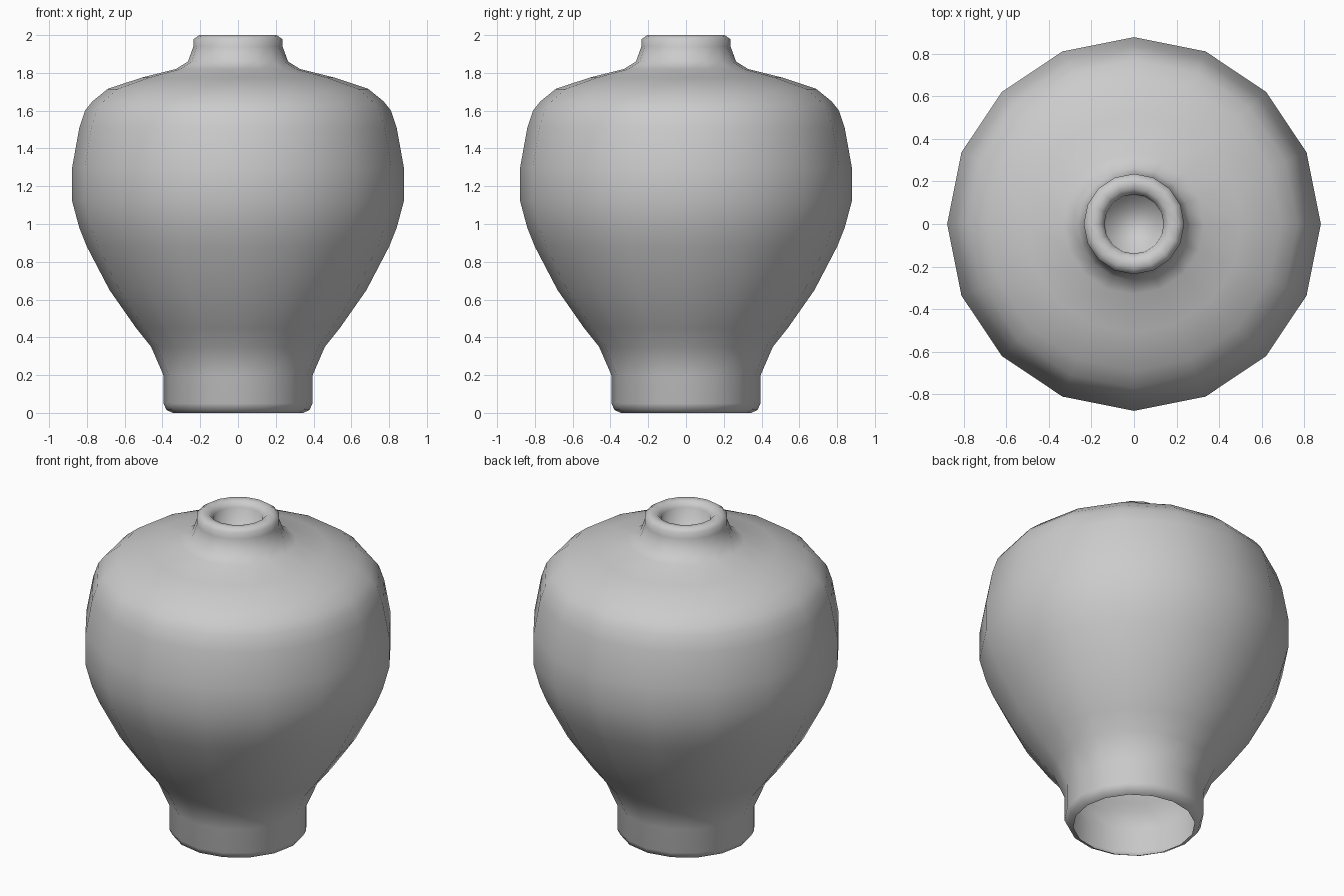
import bpy
import bmesh
from math import cos, sin, tau

if "Cube" in bpy.data.objects:
    bpy.data.objects.remove(bpy.data.objects["Cube"])

SIDES = 16

# Half profile (radius, height): foot, belly, shoulder, neck, rim, inside of neck
PROFILE = [
    (0.345, 0.0), (0.378, 0.015), (0.395, 0.05), (0.395, 0.20),
    (0.46, 0.35), (0.54, 0.45), (0.68, 0.65), (0.80, 0.88), (0.84, 0.98),
    (0.878, 1.12), (0.878, 1.30), (0.84, 1.51), (0.81, 1.60), (0.77, 1.65),
    (0.69, 1.715), (0.51, 1.775), (0.33, 1.82), (0.265, 1.86),
    (0.236, 1.94), (0.236, 1.978), (0.205, 2.0),
    (0.165, 1.995), (0.14, 1.965), (0.135, 1.80),
]


def lathe(name, profile, sides):
    """Spin a profile around z; the last ring is closed with a cap."""
    bm = bmesh.new()
    rings = [[bm.verts.new((r * cos(tau * i / sides), r * sin(tau * i / sides), z))
              for i in range(sides)] for r, z in profile]
    for low, high in zip(rings, rings[1:]):
        for i in range(sides):
            j = (i + 1) % sides
            bm.faces.new((low[i], low[j], high[j], high[i]))
    bm.faces.new(rings[-1])
    for face in bm.faces:
        face.smooth = True
    mesh = bpy.data.meshes.new(name)
    bm.to_mesh(mesh)
    bm.free()
    obj = bpy.data.objects.new(name, mesh)
    bpy.context.collection.objects.link(obj)
    return obj


# Vase: one smooth shell, open under the foot, plugged inside the neck
lathe("vase", PROFILE, SIDES)
